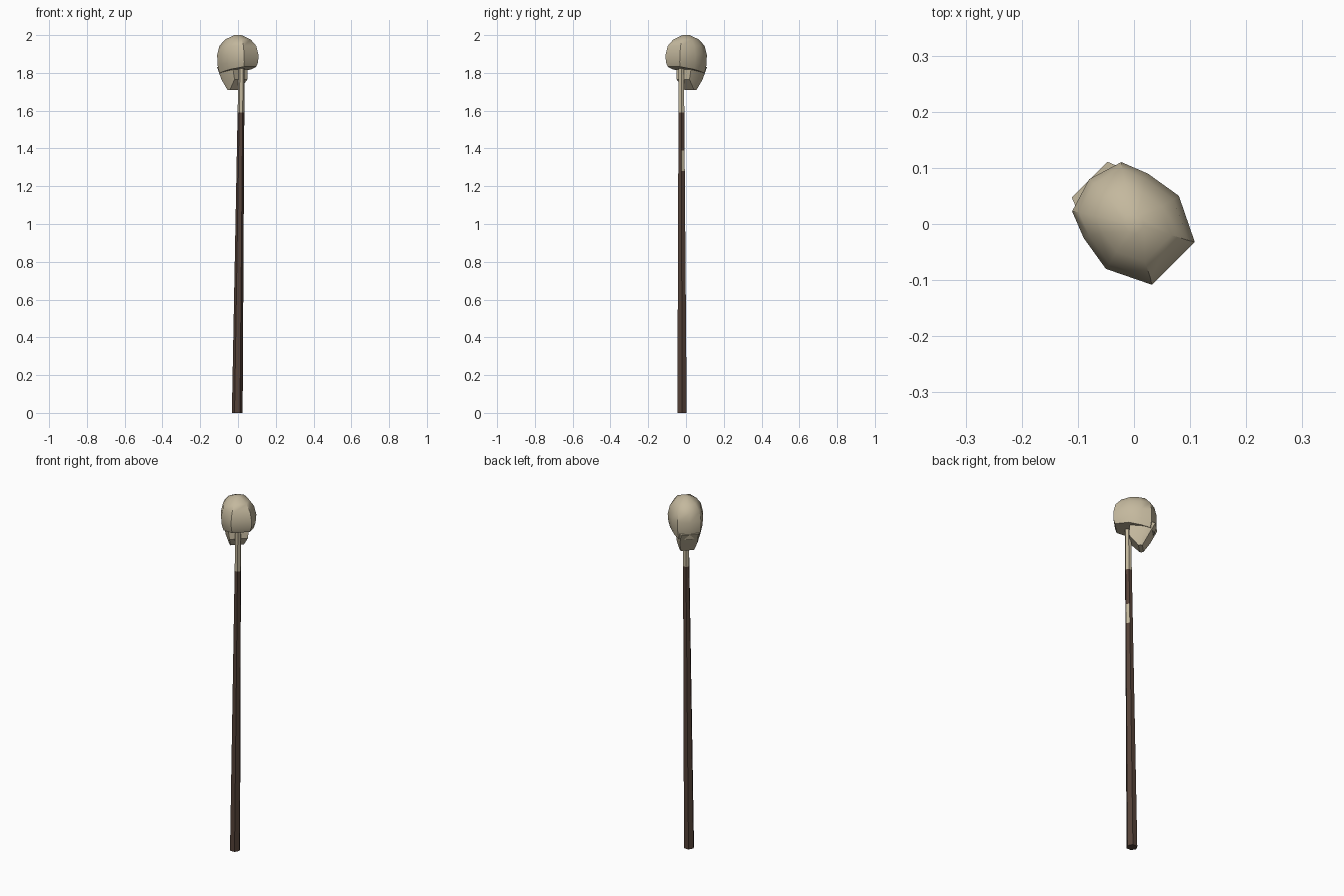
import bpy, bmesh, math

if "Cube" in bpy.data.objects:
    bpy.data.objects.remove(bpy.data.objects["Cube"])

def material(name, rgb):
    m = bpy.data.materials.new(name)
    m.diffuse_color = (*rgb, 1)
    m.use_nodes = True
    m.node_tree.nodes["Principled BSDF"].inputs["Base Color"].default_value = m.diffuse_color
    return m

bone = material("bone", (0.55, 0.48, 0.34))
wood = material("dark wood", (0.09, 0.054, 0.04))
R = math.sqrt(0.5)

def place(f, s, z):
    # f = towards the face (-x +y), s = sideways
    return ((s - f) * R, (s + f) * R, z)

def loft(name, rings, mats, angle):
    bm = bmesh.new()
    loops = [[bm.verts.new(p) for p in ring] for ring in rings]
    n = len(loops[0])
    for a, b in zip(loops, loops[1:]):
        for i in range(n):
            j = (i + 1) % n
            bm.faces.new((a[i], a[j], b[j], b[i]))
    bm.faces.new(loops[0][::-1])
    bm.faces.new(loops[-1])
    bmesh.ops.recalc_face_normals(bm, faces=bm.faces[:])
    me = bpy.data.meshes.new(name)
    bm.to_mesh(me)
    bm.free()
    ob = bpy.data.objects.new(name, me)
    bpy.context.collection.objects.link(ob)
    for m in mats:
        me.materials.append(m)
    bpy.ops.object.select_all(action='DESELECT')
    ob.select_set(True)
    bpy.context.view_layer.objects.active = ob
    bpy.ops.object.shade_smooth_by_angle(angle=math.radians(angle))
    return ob

def mirrored(half):
    # half outline from back to front, mirrored across the face direction
    return half + [(f, -s) for f, s in reversed(half) if s > 0]

# cranium: flat at the back, widest at z 1.9, slanted base
outline = mirrored([(-.099, .054), (-.021, .092), (.046, .081), (.094, .062), (.113, 0)])
levels = [(1.815, .92, .86, -.18), (1.85, 1.0, .96, -.08), (1.895, 1.0, 1.0, 0),
          (1.943, .90, .88, 0), (1.977, .62, .62, 0), (2.0, .16, .18, 0)]
loft("cranium", [[place(f * kf, s * ks, z + slant * f) for f, s in outline]
                 for z, kf, ks, slant in levels], [bone], 48)

# jaw: tapers down and back to the chin
jaw = [(1.83, [(-.015, .055), (.06, .065), (.112, .045)]),
       (1.765, [(-.022, .048), (.05, .056), (.078, .046)]),
       (1.71, [(.025, .036), (.035, .038), (.045, .034)])]
loft("jaw", [[place(f, s, z) for f, s in mirrored(h)] for z, h in jaw], [bone], 30)

# pole: leaning, tapered hexagon
def pole_ring(z):
    t = z / 1.86
    r = .0285 - .0125 * t
    return [(-.004 + .023 * t + r * math.cos(i * math.pi / 3),
             -.021 - .004 * t + r * math.sin(i * math.pi / 3), z) for i in range(6)]

pole = loft("pole", [pole_ring(z) for z in (0, 1.28, 1.39, 1.59, 1.86)], [wood, bone], 35)
# bleached top, with one pale patch on the right side
for p in pole.data.polygons:
    z = p.center.z
    if z > 1.6 or (1.3 < z < 1.38 and p.normal.x > .5 and p.normal.y > 0):
        p.material_index = 1
